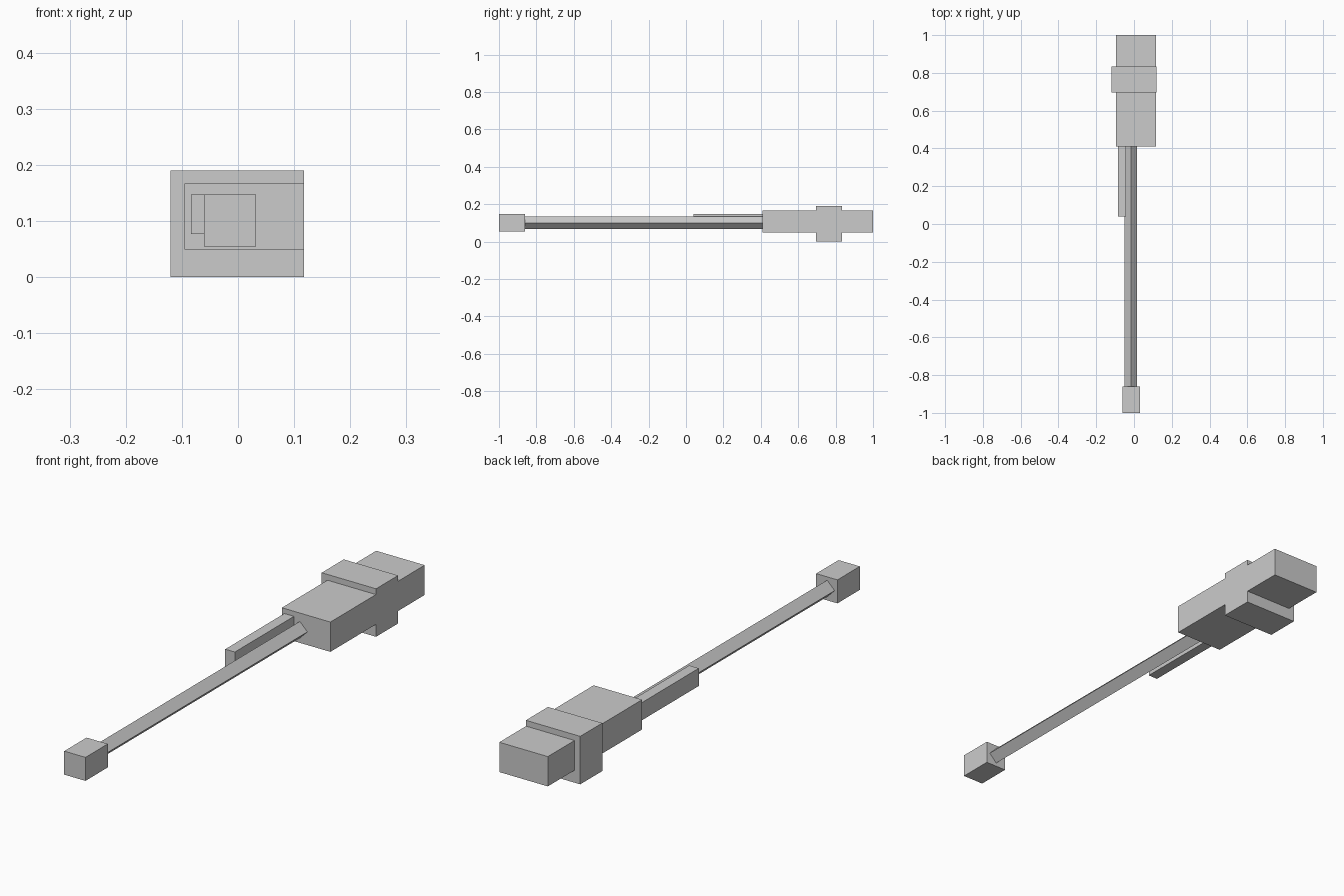
import bpy, bmesh
from mathutils import Vector

if "Cube" in bpy.data.objects:
    bpy.data.objects.remove(bpy.data.objects["Cube"])


def prism(name, profile, y0, y1):
    """Extrude an x-z profile along y."""
    bm = bmesh.new()
    face = bm.faces.new([bm.verts.new((x, y0, z)) for x, z in profile])
    ext = bmesh.ops.extrude_face_region(bm, geom=[face])
    moved = [v for v in ext["geom"] if isinstance(v, bmesh.types.BMVert)]
    bmesh.ops.translate(bm, verts=moved, vec=Vector((0, y1 - y0, 0)))
    bmesh.ops.recalc_face_normals(bm, faces=bm.faces)
    mesh = bpy.data.meshes.new(name)
    bm.to_mesh(mesh)
    bm.free()
    obj = bpy.data.objects.new(name, mesh)
    bpy.context.collection.objects.link(obj)
    return obj


def box(name, x0, x1, y0, y1, z0, z1):
    return prism(name, [(x0, z0), (x1, z0), (x1, z1), (x0, z1)], y0, y1)


# Heavy end: long body with a wider collar around it
box("body", -0.095, 0.1175, 0.41, 1.0, 0.049, 0.167)
box("collar", -0.12, 0.118, 0.695, 0.833, 0.0, 0.19)

# Side rail next to the rod
box("side_rail", -0.084, -0.042, 0.04, 0.41, 0.077, 0.147)

# Square rod standing on its edge
cx, cz, r = -0.016, 0.101, 0.033
prism("rod", [(cx - r, cz), (cx, cz - r), (cx + r, cz), (cx, cz + r)], -0.86, 0.41)

# Block at the front tip
box("tip_block", -0.061, 0.032, -1.0, -0.86, 0.054, 0.147)
